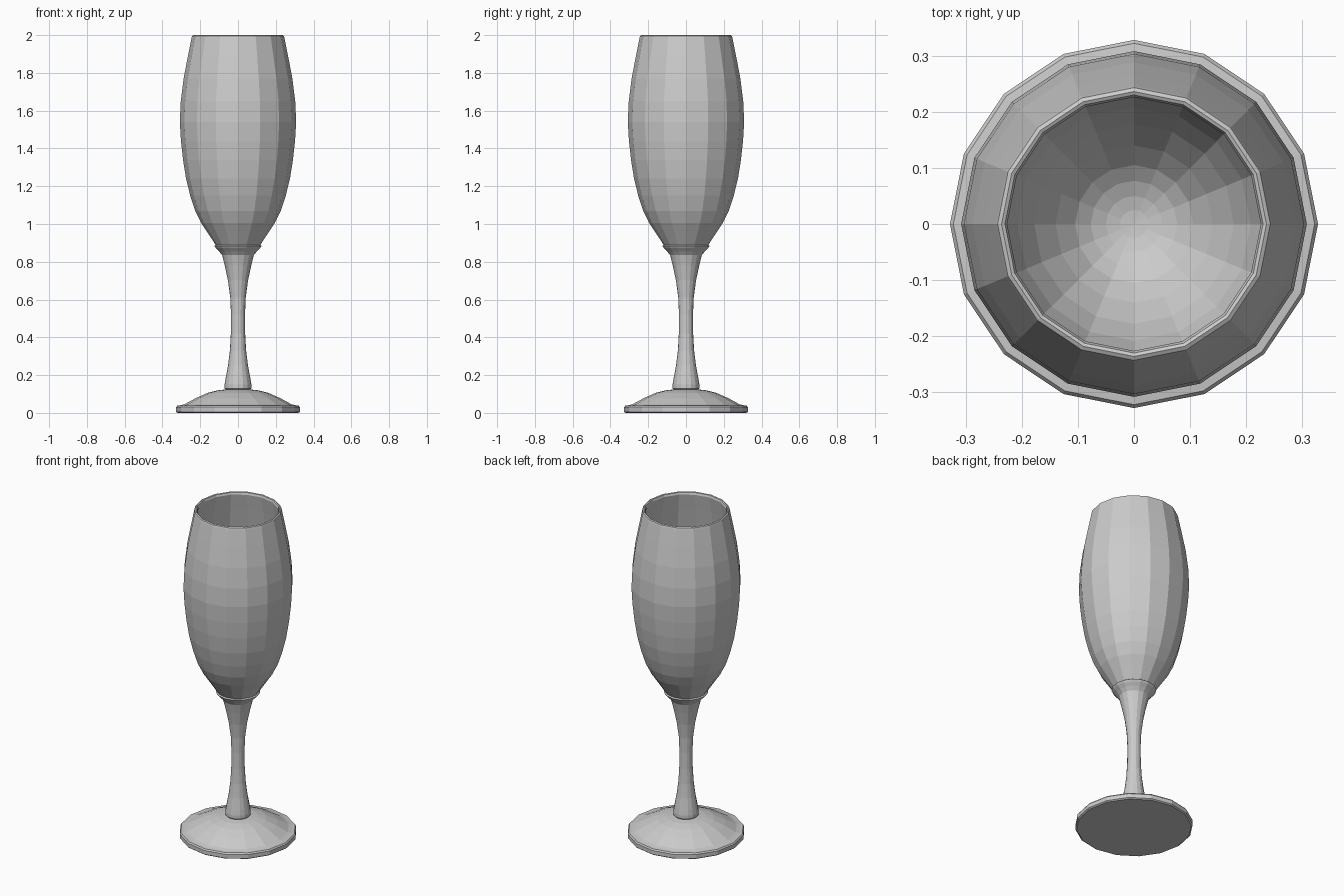
import bpy, bmesh
from math import tau, cos, sin

SIDES = 16


def lathe(name, profile):
    """Revolve (radius, height) points around z with flat facets."""
    bm = bmesh.new()
    rings = []
    for r, z in profile:
        if r == 0:
            rings.append([bm.verts.new((0, 0, z))] * SIDES)
        else:
            rings.append([bm.verts.new((r * cos(tau * i / SIDES), r * sin(tau * i / SIDES), z))
                          for i in range(SIDES)])
    for low, high in zip(rings, rings[1:]):
        for i in range(SIDES):
            j = (i + 1) % SIDES
            corners = dict.fromkeys((low[i], low[j], high[j], high[i]))
            bm.faces.new(list(corners))
    mesh = bpy.data.meshes.new(name)
    bm.to_mesh(mesh)
    bm.free()
    obj = bpy.data.objects.new(name, mesh)
    bpy.context.collection.objects.link(obj)
    return obj


# Foot: flat disc with a bevelled edge and a low domed top
lathe("foot", [(0, 0), (0.32, 0), (0.328, 0.006), (0.328, 0.03), (0.322, 0.038),
               (0.305, 0.04), (0.285, 0.045), (0.22, 0.08), (0.16, 0.106),
               (0.11, 0.119), (0.065, 0.124)])

# Stem: flared at the bottom, waisted, widening to a collar under the bowl
lathe("stem", [(0.065, 0.124), (0.071, 0.13), (0.071, 0.15), (0.066, 0.18), (0.053, 0.25),
               (0.043, 0.33), (0.038, 0.42), (0.037, 0.52), (0.041, 0.61),
               (0.053, 0.7), (0.07, 0.78), (0.084, 0.835), (0.1, 0.855),
               (0.117, 0.872), (0.125, 0.884), (0.118, 0.889)])

# Bowl: outer wall, rounded rim, then the inner wall down to a rounded bottom
lathe("bowl", [(0.118, 0.889), (0.155, 0.945), (0.195, 1.005), (0.227, 1.07),
               (0.253, 1.15), (0.275, 1.24), (0.291, 1.34), (0.302, 1.44),
               (0.308, 1.54), (0.303, 1.65), (0.288, 1.77), (0.265, 1.89),
               (0.246, 1.985), (0.243, 1.996), (0.236, 2.0), (0.23, 1.997), (0.226, 1.985),
               (0.245, 1.89), (0.268, 1.77), (0.283, 1.65), (0.288, 1.54),
               (0.282, 1.44), (0.271, 1.34), (0.255, 1.24), (0.233, 1.15),
               (0.208, 1.075), (0.178, 1.015), (0.14, 0.96), (0.105, 0.92),
               (0.077, 0.9), (0.05, 0.888), (0.025, 0.882), (0, 0.88)])
